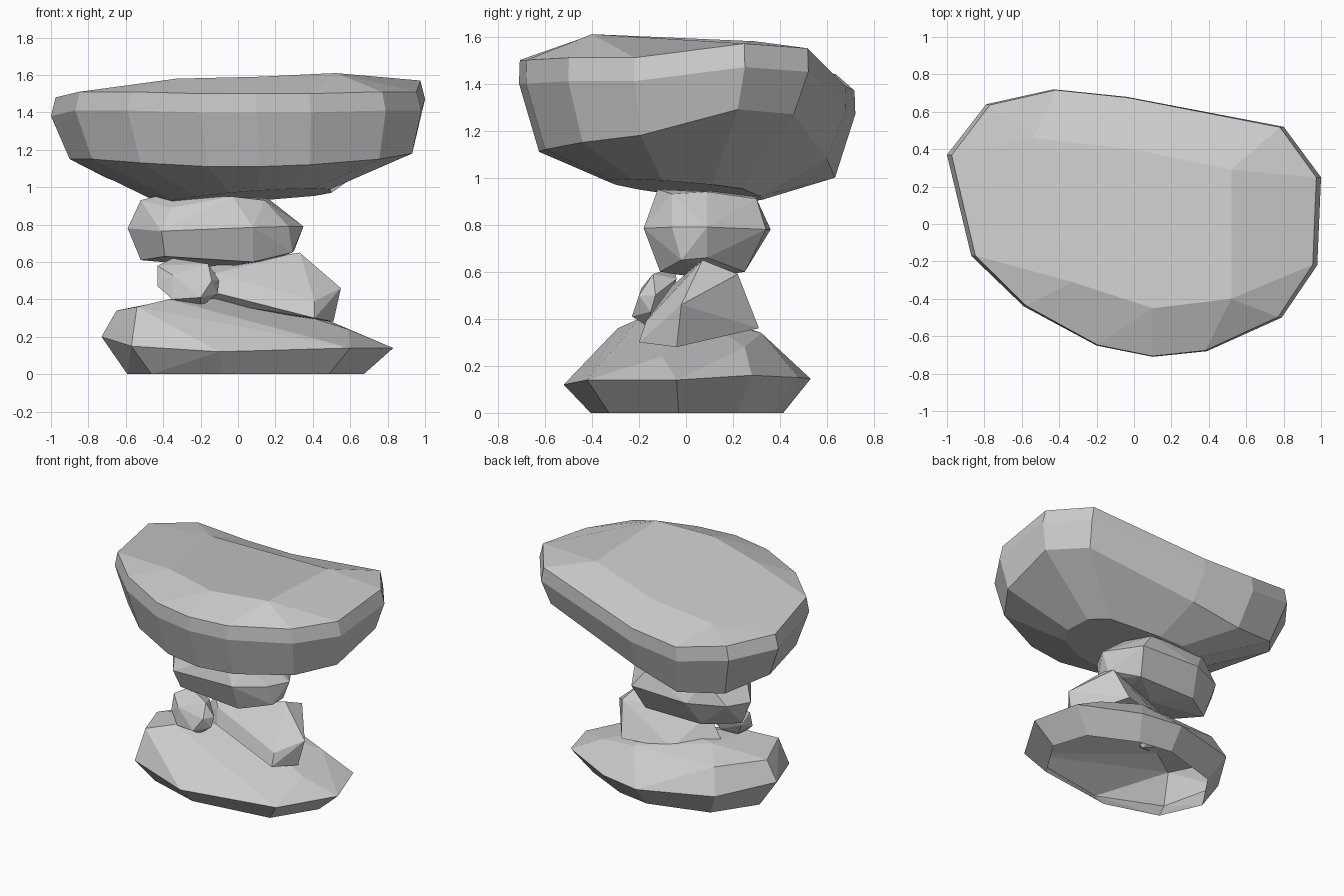
import bpy, bmesh
from math import radians

if "Cube" in bpy.data.objects:
    bpy.data.objects.remove(bpy.data.objects["Cube"])


def finish(name, bm):
    me = bpy.data.meshes.new(name)
    bm.to_mesh(me)
    bm.free()
    ob = bpy.data.objects.new(name, me)
    bpy.context.collection.objects.link(ob)
    return ob


def hull_stone(name, pts, open_foot=False):
    """Faceted stone: convex hull of its corner points, near-flat facets merged."""
    bm = bmesh.new()
    for p in pts:
        bm.verts.new(p)
    res = bmesh.ops.convex_hull(bm, input=bm.verts)
    junk = {g for g in res["geom_interior"] + res["geom_unused"]
            if isinstance(g, bmesh.types.BMVert)}
    bmesh.ops.delete(bm, geom=list(junk), context='VERTS')
    bmesh.ops.dissolve_limit(bm, angle_limit=radians(6), verts=bm.verts, edges=bm.edges)
    bmesh.ops.recalc_face_normals(bm, faces=bm.faces)
    if open_foot:
        foot = [f for f in bm.faces if all(v.co.z < .001 for v in f.verts)]
        bmesh.ops.delete(bm, geom=foot, context='FACES')
    return finish(name, bm)


# Base stone: widest ring, open foot below it, uneven crown above
base_ring = [(-.73, 0, .2), (-.57, -.37, .15), (-.1, -.52, .12), (.6, -.42, .14),
             (.83, -.04, .14), (.73, .28, .16), (.33, .48, .15), (.03, .53, .145),
             (-.49, .37, .17)]
base_foot = [(x * .81, y * .78, 0) for x, y, z in base_ring]
base_crown = [(-.65, .0, .34), (-.54, -.29, .36), (-.1, -.39, .26), (.59, -.1, .24),
              (-.37, -.2, .4), (.05, .05, .41), (-.3, .12, .41), (.2, .32, .34),
              (-.43, .29, .34), (.5, .25, .28)]
hull_stone("base_stone", base_ring + base_foot + base_crown, open_foot=True)

# Slanted wedge stone
hull_stone("wedge_stone", [
    (.33, .07, .65), (.36, .22, .59), (.24, -.08, .5), (.41, -.17, .39), (.55, -.02, .46),
    (.51, -.04, .28), (.41, -.2, .3), (.38, .11, .46), (.3, .31, .36), (-.12, -.06, .54),
    (-.2, .02, .57), (-.3, .03, .41), (-.1, -.1, .43), (-.05, .23, .35)])

# Small pebble
hull_stone("small_pebble", [
    (-.43, -.12, .58), (-.43, -.15, .47), (-.35, -.05, .62), (-.35, -.19, .53),
    (-.35, -.2, .4), (-.2, -.23, .41), (-.14, -.2, .5), (-.2, -.15, .36),
    (-.16, -.14, .59), (-.1, -.13, .5), (-.11, -.15, .43), (-.35, -.1, .41),
    (-.2, -.04, .57), (-.22, -.08, .42), (-.4, -.06, .5)])

# Middle stone
hull_stone("middle_stone", [
    (-.59, .1, .78), (-.41, -.16, .765), (.08, -.18, .785), (.27, -.06, .79),
    (.35, .09, .79), (.2, .34, .78), (-.25, .36, .78), (-.5, .25, .78),
    (-.52, .05, .93), (-.36, -.09, .89), (-.03, -.12, .95), (.14, -.06, .93),
    (.16, .09, .94), (.1, .3, .91), (-.35, .28, .94), (-.4, .05, .96),
    (-.52, .1, .61), (-.39, -.1, .63), (.08, -.11, .6), (.29, -.02, .65),
    (.3, .09, .66), (.15, .25, .6), (-.3, .25, .6), (-.08, .08, .57)])

# Top slab outline: x, y, upper rim height, lower rim height
rim = [(-1, .37, 1.48, 1.15), (-.79, .64, 1.44, 1.05), (-.43, .72, 1.37, 1.0),
       (-.04, .68, 1.39, 1.08), (.8, .52, 1.55, 1.27), (1, .25, 1.57, 1.29),
       (.98, -.22, 1.51, 1.18), (.79, -.5, 1.51, 1.15), (.39, -.68, 1.5, 1.12),
       (.1, -.71, 1.5, 1.11), (-.2, -.65, 1.5, 1.11), (-.59, -.44, 1.51, 1.13),
       (-.87, -.17, 1.51, 1.15)]
crown = [(-.33, -.31, 1.58), (.1, -.45, 1.59), (.52, -.4, 1.61),
         (.52, .29, 1.58), (0, .4, 1.49), (-.54, .46, 1.47)]
bm = bmesh.new()
top = [bm.verts.new((x * .975, y * .995, zt)) for x, y, zt, zl in rim]
mid = [bm.verts.new((x, y, zt - .1)) for x, y, zt, zl in rim]
low = [bm.verts.new((x * .925 + .025, y * .88, zl)) for x, y, zt, zl in rim]
under = [bm.verts.new((x * .45 + .05, y * .46, .95 + .03 * x - .04 * y))
         for x, y, zt, zl in rim]
inner = [bm.verts.new(p) for p in crown]
n = len(rim)
for a, b in ((top, mid), (mid, low), (low, under)):
    for i in range(n):
        j = (i + 1) % n
        bm.faces.new((a[i], a[j], b[j], b[i]))
bm.faces.new(under)
bm.faces.new(inner)
# Sloping facets between slab rim and its crown (rim run, crown run)
for r, c in (((0, 1), (5,)), ((1, 2), (5,)), ((2, 3), (4, 5)), ((3, 4), (3, 4)),
             ((4, 5), (3,)), ((5, 6), (2, 3)), ((6, 7), (2,)), ((7, 8), (2,)),
             ((8, 9), (1, 2)), ((9, 10), (1,)), ((10, 11), (0, 1)), ((11, 12), (0,)),
             ((12, 0), (5, 0))):
    bm.faces.new([top[i] for i in r] + [inner[i] for i in c])
bmesh.ops.recalc_face_normals(bm, faces=bm.faces)
finish("top_slab", bm)
